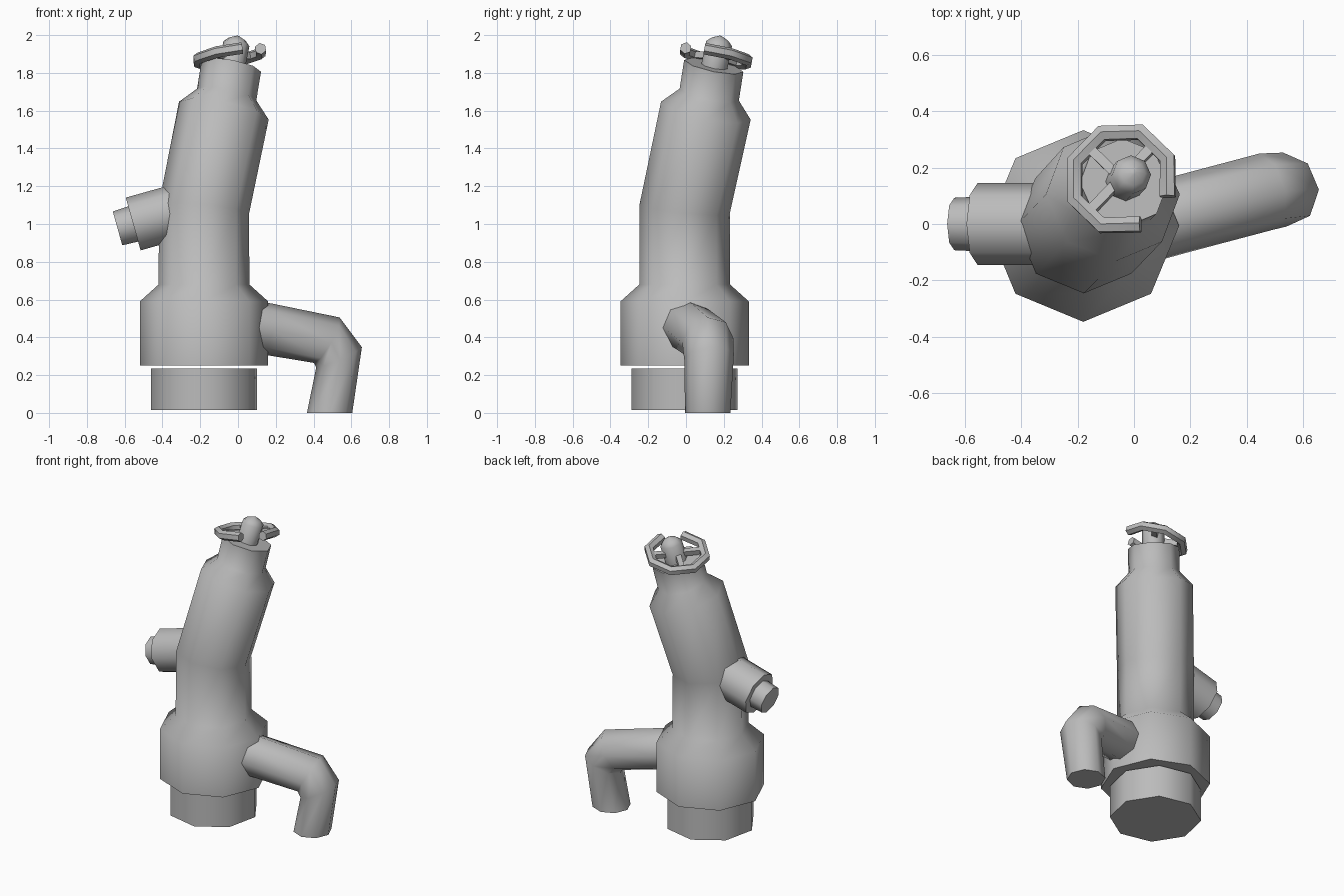
import bpy, bmesh, math
from mathutils import Vector

cube = bpy.data.objects.get("Cube")
if cube:
    bpy.data.objects.remove(cube, do_unlink=True)

metal = bpy.data.materials.new("plain_grey")
metal.use_nodes = True
metal.diffuse_color = (0.5, 0.5, 0.5, 1)
metal.node_tree.nodes["Principled BSDF"].inputs["Base Color"].default_value = (0.5, 0.5, 0.5, 1)


def loft(name, rings, sides=8, ref=(0, 1, 0), turn=0.0):
    """Capped tube through rings given as (centre, radius, normal)."""
    bm = bmesh.new()
    loops = []
    for centre, radius, normal in rings:
        n = Vector(normal).normalized()
        u = Vector(ref)
        u = (u - n * u.dot(n)).normalized()
        v = n.cross(u)
        loop = []
        for k in range(sides):
            a = turn + math.tau * k / sides
            loop.append(bm.verts.new(Vector(centre) + radius * (u * math.cos(a) + v * math.sin(a))))
        loops.append(loop)
    for low, high in zip(loops, loops[1:]):
        for k in range(sides):
            j = (k + 1) % sides
            bm.faces.new((low[k], low[j], high[j], high[k]))
    bm.faces.new(loops[0][::-1])
    bm.faces.new(loops[-1])
    bmesh.ops.recalc_face_normals(bm, faces=bm.faces)
    mesh = bpy.data.meshes.new(name)
    bm.to_mesh(mesh)
    bm.free()
    mesh.materials.append(metal)
    obj = bpy.data.objects.new(name, mesh)
    bpy.context.collection.objects.link(obj)
    bpy.ops.object.select_all(action='DESELECT')
    obj.select_set(True)
    bpy.context.view_layer.objects.active = obj
    bpy.ops.object.shade_smooth_by_angle(angle=math.radians(50))
    return obj


up = Vector((0, 0, 1))
lean = Vector((0.19, 0.2, 0.96)).normalized()
foot = Vector((-0.18, -0.007, 0))

# Short base below the barrel
loft("base", [(foot + up * z, 0.285, up) for z in (0.015, 0.235)], turn=math.radians(10))

# Barrel, bent halfway up and narrowing to the neck
loft("barrel", [
    (foot + up * 0.25, 0.34, up),
    (foot + up * 0.59, 0.34, up),
    (foot + up * 0.68, 0.24, up),
    (foot + up * 1.08, 0.24, up + lean),
    ((-0.075, 0.105, 1.60), 0.242, lean),
    ((-0.06, 0.123, 1.685), 0.16, lean),
    ((-0.035, 0.147, 1.837), 0.16, lean),
])

# Valve stem with a pointed cap
stem = Vector((-0.035, 0.147, 1.82))
loft("valve_stem", [
    (stem, 0.07, lean),
    (stem + lean * 0.14, 0.07, lean),
    (stem + lean * 0.165, 0.045, lean),
    (stem + lean * 0.182, 0.008, lean),
])

# Broken hand wheel: an octagon rim with one side missing
hub = Vector((-0.045, 0.16, 1.89))
tilt = Vector((-0.16, 0.19, 1)).normalized()
wx = (Vector((1, 0, 0)) - tilt * tilt.x).normalized()
wy = tilt.cross(wx)


def on_wheel(degrees, radius):
    a = math.radians(degrees)
    return hub + radius * (wx * math.cos(a) + wy * math.sin(a))


rim = [on_wheel(-22.5 + 45 * k, 0.18) for k in range(8)]
rim_rings = []
for k, p in enumerate(rim):
    before, after = rim[max(k - 1, 0)], rim[min(k + 1, 7)]
    rim_rings.append((p, 0.031, after - before))
loft("hand_wheel_rim", rim_rings, sides=6, ref=tilt)

# Wheel spokes
for k, angle in enumerate((45, 135, 225)):
    inner, outer = on_wheel(angle, 0.03), on_wheel(angle, 0.165)
    loft(f"wheel_spoke_{k + 1}", [(p, 0.024, outer - inner) for p in (inner, outer)],
         sides=4, ref=tilt, turn=math.pi / 4)

# Side outlet and its plug
out = Vector((-0.96, 0, -0.27)).normalized()
mouth = Vector((-0.555, 0, 1.0))
loft("side_outlet", [(mouth - out * 0.3, 0.145, out), (mouth, 0.145, out)])
loft("outlet_plug", [(mouth - out * 0.03, 0.098, out), (mouth + out * 0.086, 0.093, out)])

# Hose that runs out and bends down to the ground
loft("hose", [
    ((0.06, 0.005, 0.46), 0.137, (0.36, 0.09, -0.07)),
    ((0.15, 0.03, 0.445), 0.137, (0.36, 0.09, -0.07)),
    ((0.47, 0.115, 0.385), 0.138, (0.25, 0.06, -0.14)),
    ((0.535, 0.122, 0.295), 0.132, (0.11, 0.03, -0.25)),
    ((0.485, 0.115, 0.0), 0.12, -up),
])
